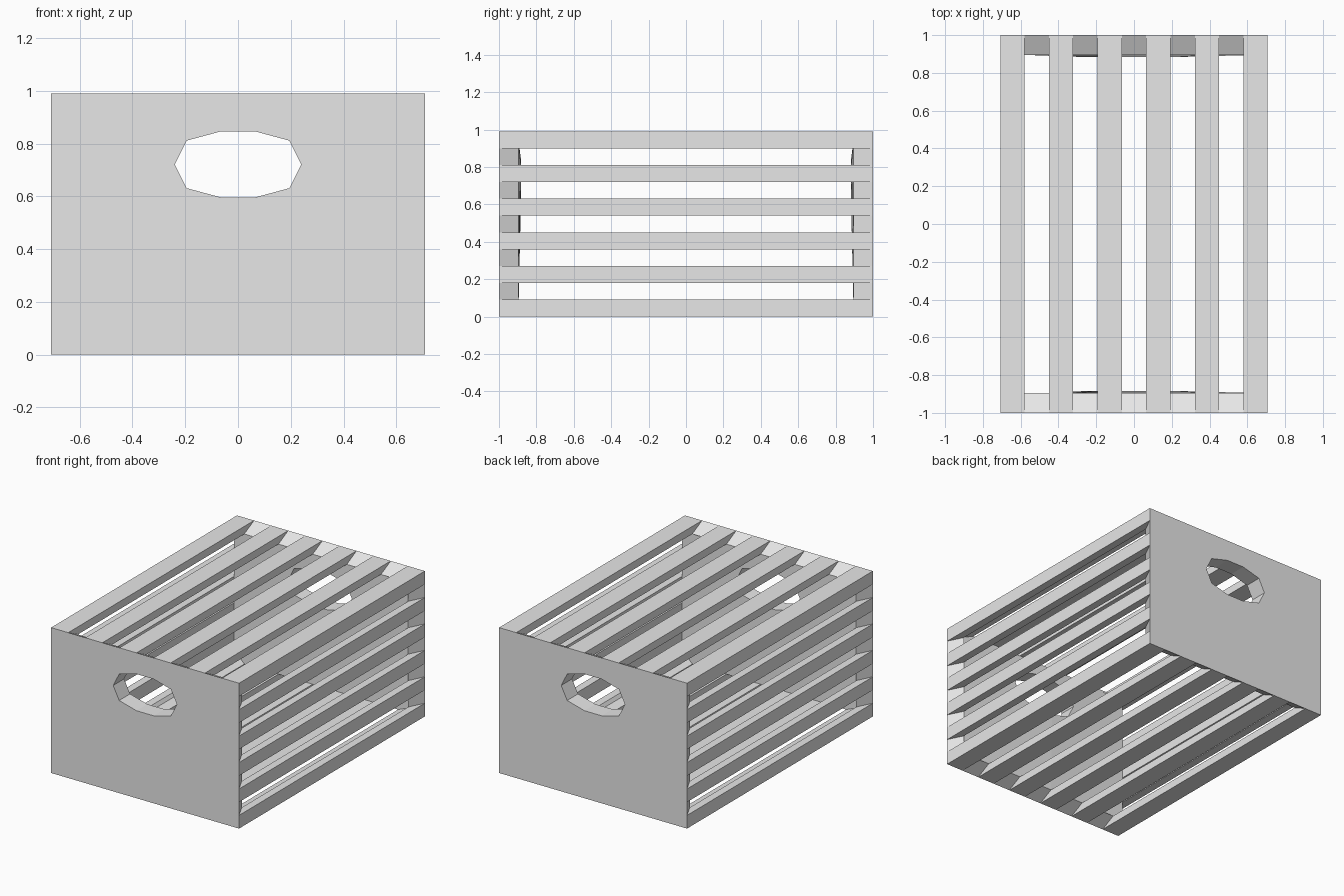
import bpy
import bmesh

if "Cube" in bpy.data.objects:
    bpy.data.objects.remove(bpy.data.objects["Cube"])

W, D, H = 0.708, 1.0, 0.99      # half width, half depth, height
N = 11                          # strips per side: 6 slats and 5 gaps

# Outline of an end panel, counter-clockwise seen from the front
steps = [i / N for i in range(N)]
outline = ([(-W + 2 * W * s, 0) for s in steps] +
           [(W, H * s) for s in steps] +
           [(W - 2 * W * s, H) for s in steps] +
           [(-W, H - H * s) for s in steps])

# Ten-sided hand hole
quarter = [(0.24, 0), (0.195, 0.09), (0.065, 0.125)]
upper = quarter + [(-x, z) for x, z in reversed(quarter)]
hole = upper + [(x, -z) for x, z in reversed(upper[1:-1])]
hole = [(x, z + 0.721) for x, z in hole]

bm = bmesh.new()
rings = []
for y in (-D, D):
    ring = [bm.verts.new((x, y, z)) for x, z in outline]
    grip = [bm.verts.new((x, y, z)) for x, z in hole]
    # End panel in two halves around the hand hole
    left = ring[28:] + ring[:6] + grip[3:8][::-1]
    right = ring[5:29] + grip[3::-1] + grip[:6:-1]
    for half in (left, right):
        bm.faces.new(half if y < 0 else half[::-1])
    rings.append(ring)

# Slats on all four long sides
front, back = rings
for i in range(4 * N):
    if (i % N) % 2 == 0:
        j = (i + 1) % (4 * N)
        bm.faces.new((front[j], front[i], back[i], back[j]))

mesh = bpy.data.meshes.new("slatted_crate")
bm.to_mesh(mesh)
bm.free()
crate = bpy.data.objects.new("slatted_crate", mesh)
bpy.context.collection.objects.link(crate)

# Board thickness, inwards
solid = crate.modifiers.new("board_thickness", 'SOLIDIFY')
solid.thickness = 0.117
solid.offset = -1
solid.use_even_offset = False

grey = bpy.data.materials.new("light_grey")
grey.diffuse_color = (0.8, 0.8, 0.8, 1)
grey.use_nodes = True
grey.node_tree.nodes["Principled BSDF"].inputs["Base Color"].default_value = grey.diffuse_color
mesh.materials.append(grey)
